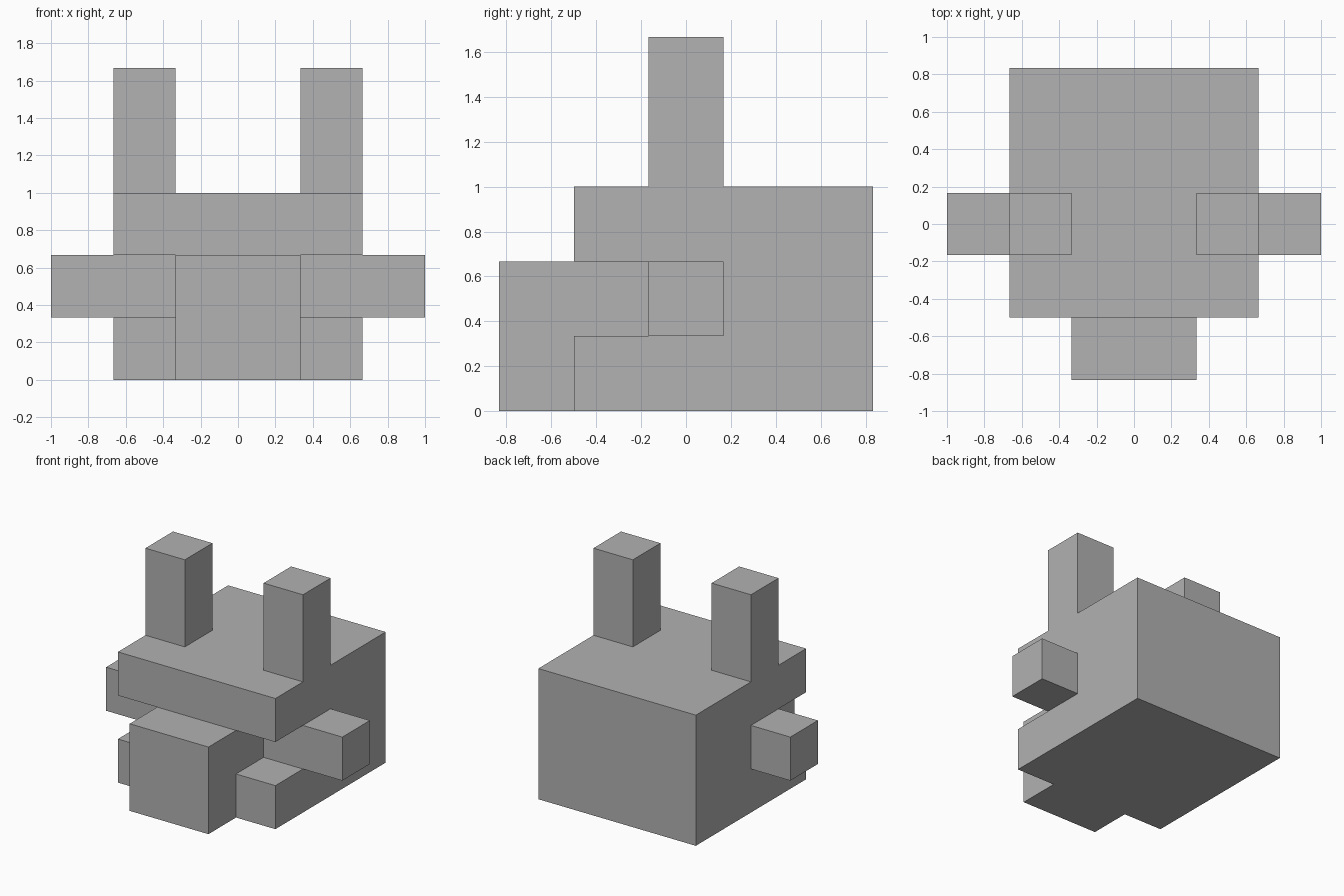
import bpy
import bmesh
from mathutils import Vector

cube = bpy.data.objects.get("Cube")
if cube:
    bpy.data.objects.remove(cube, do_unlink=True)

U = 1 / 3  # edge of one building block

grey = bpy.data.materials.new("plain grey")
grey.use_nodes = True
COLOUR = (0.445, 0.445, 0.445, 1)
grey.diffuse_color = COLOUR
grey.node_tree.nodes["Principled BSDF"].inputs["Base Color"].default_value = COLOUR


def box(name, low, high):
    """Box between two corners given in block units."""
    low, high = Vector(low) * U, Vector(high) * U
    bm = bmesh.new()
    bmesh.ops.create_cube(bm, size=1)
    bmesh.ops.scale(bm, vec=high - low, verts=bm.verts)
    bmesh.ops.translate(bm, vec=(low + high) / 2, verts=bm.verts)
    mesh = bpy.data.meshes.new(name)
    bm.to_mesh(mesh)
    bm.free()
    mesh.materials.append(grey)
    obj = bpy.data.objects.new(name, mesh)
    bpy.context.collection.objects.link(obj)
    return obj


def pair(name, low, high):
    """Matching boxes on the left (+x) and right (-x)."""
    left = box("left_" + name, low, high)
    right = box("right_" + name, (-high[0], *low[1:]), (-low[0], *high[1:]))
    return left, right


# Main block, with a notch cut into each front side
body = box("body", (-2, -1.5, 0), (2, 2.5, 3))
cutters = pair("notch_cutter", (1, -2, 1), (3, -0.5, 2))
for cutter in cutters:
    cutter.hide_render = True
    cut = body.modifiers.new("notch", "BOOLEAN")
    cut.operation = "DIFFERENCE"
    cut.solver = "EXACT"
    cut.object = cutter

# Bake the notches and drop the cutters
graph = bpy.context.evaluated_depsgraph_get()
carved = bpy.data.meshes.new_from_object(body.evaluated_get(graph))
body.modifiers.clear()
body.data = carved
for cutter in cutters:
    bpy.data.objects.remove(cutter, do_unlink=True)

# Snout, side stubs and upright ears
box("snout", (-1, -2.5, 0), (1, -1.5, 2))
pair("side_stub", (2, -0.5, 1), (3, 0.5, 2))
pair("ear", (1, -0.5, 3), (2, 0.5, 5))
